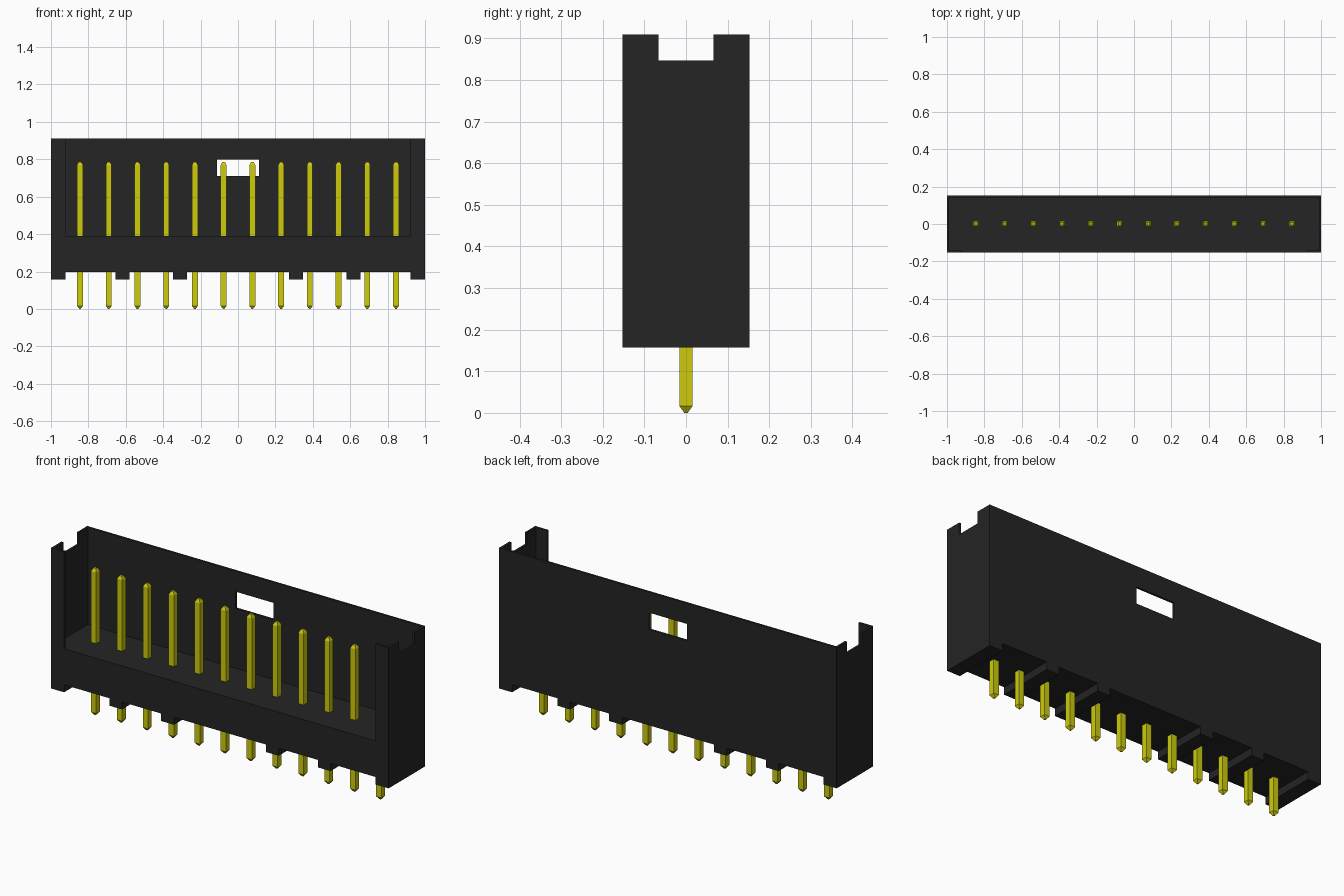
import bpy, bmesh
from mathutils import Vector

cube = bpy.data.objects.get("Cube")
if cube:
    bpy.data.objects.remove(cube, do_unlink=True)

# Main dimensions
HX, HY = 1.0, 0.153            # half width and half depth
FOOT_Z, BASE_Z, FLOOR_Z, TOP_Z = 0.157, 0.197, 0.39, 0.91
WALL = 0.012                   # thin shell walls
LIP_X = 0.923                  # inner edge of the front lips
PINS, PITCH = 12, 0.1536


def make_material(name, color, rough):
    m = bpy.data.materials.new(name)
    m.use_nodes = True
    m.diffuse_color = (*color, 1)
    bsdf = m.node_tree.nodes["Principled BSDF"]
    bsdf.inputs["Base Color"].default_value = (*color, 1)
    bsdf.inputs["Roughness"].default_value = rough
    return m


black = make_material("black plastic", (0.019, 0.018, 0.018), 0.6)
yellow = make_material("yellow metal", (0.62, 0.60, 0.004), 0.4)


def finish(name, bm, mat):
    bmesh.ops.recalc_face_normals(bm, faces=bm.faces[:])
    me = bpy.data.meshes.new(name)
    bm.to_mesh(me)
    bm.free()
    me.materials.append(mat)
    ob = bpy.data.objects.new(name, me)
    bpy.context.collection.objects.link(ob)
    return ob


def extrude_faces(bm, vec):
    """Turn the flat faces in bm into a solid along vec."""
    res = bmesh.ops.extrude_face_region(bm, geom=bm.faces[:], use_keep_orig=True)
    verts = [g for g in res["geom"] if isinstance(g, bmesh.types.BMVert)]
    bmesh.ops.translate(bm, verts=verts, vec=vec)


def prism(name, points, vec):
    """Extrude a closed 3D outline along vec."""
    bm = bmesh.new()
    bm.faces.new([bm.verts.new(p) for p in points])
    extrude_faces(bm, Vector(vec))
    return finish(name, bm, black)


# Base block with standoff feet cut into its lower outline
feet = [(-1.0, -0.923), (-0.655, -0.58), (-0.348, -0.272),
        (0.272, 0.348), (0.58, 0.655), (0.923, 1.0)]
outline = [(HX, FLOOR_Z), (-HX, FLOOR_Z)]
for i, (a, b) in enumerate(feet):
    if i > 0:
        outline.append((a, BASE_Z))
    outline += [(a, FOOT_Z), (b, FOOT_Z)]
    if i < len(feet) - 1:
        outline.append((b, BASE_Z))
prism("base", [(x, -HY, z) for x, z in outline], (0, 2 * HY, 0))

# Back wall with a rectangular window
bm = bmesh.new()


def rect(x0, x1, z0, z1):
    return [bm.verts.new((x, HY - WALL, z))
            for x, z in ((x0, z0), (x1, z0), (x1, z1), (x0, z1))]


outer = rect(-HX + WALL, HX - WALL, FLOOR_Z, TOP_Z)
inner = rect(-0.113, 0.113, 0.71, 0.80)
for i in range(4):
    j = (i + 1) % 4
    bm.faces.new((outer[i], outer[j], inner[j], inner[i]))
extrude_faces(bm, Vector((0, WALL, 0)))
finish("back_wall", bm, black)

# Notched end walls and the front lips that wrap round their edges
NOTCH_Y, NOTCH_Z = 0.066, 0.847
end_outline = [(-HY + WALL, FLOOR_Z), (HY, FLOOR_Z), (HY, TOP_Z),
               (NOTCH_Y, TOP_Z), (NOTCH_Y, NOTCH_Z), (-NOTCH_Y, NOTCH_Z),
               (-NOTCH_Y, TOP_Z), (-HY + WALL, TOP_Z)]
for side, s in (("left", 1), ("right", -1)):
    prism(side + "_end_wall", [(s * HX, y, z) for y, z in end_outline],
          (-s * WALL, 0, 0))
    prism(side + "_front_lip",
          [(s * x, -HY, z) for x, z in ((LIP_X, FLOOR_Z), (HX, FLOOR_Z),
                                        (HX, TOP_Z), (LIP_X, TOP_Z))],
          (0, WALL, 0))

# Square pins with tapered tips: rings of (height, half width)
PIN_RINGS = [(0.0, 0.004), (0.016, 0.0155), (0.77, 0.0155), (0.786, 0.007)]
for n in range(PINS):
    cx = (n - (PINS - 1) / 2) * PITCH
    bm = bmesh.new()
    rings = [[bm.verts.new((cx + r * sx, r * sy, z))
              for sx, sy in ((-1, -1), (1, -1), (1, 1), (-1, 1))]
             for z, r in PIN_RINGS]
    for lo, hi in zip(rings, rings[1:]):
        for i in range(4):
            j = (i + 1) % 4
            bm.faces.new((lo[i], lo[j], hi[j], hi[i]))
    bm.faces.new(rings[0])
    bm.faces.new(rings[-1])
    finish(f"pin_{n + 1:02d}", bm, yellow)
